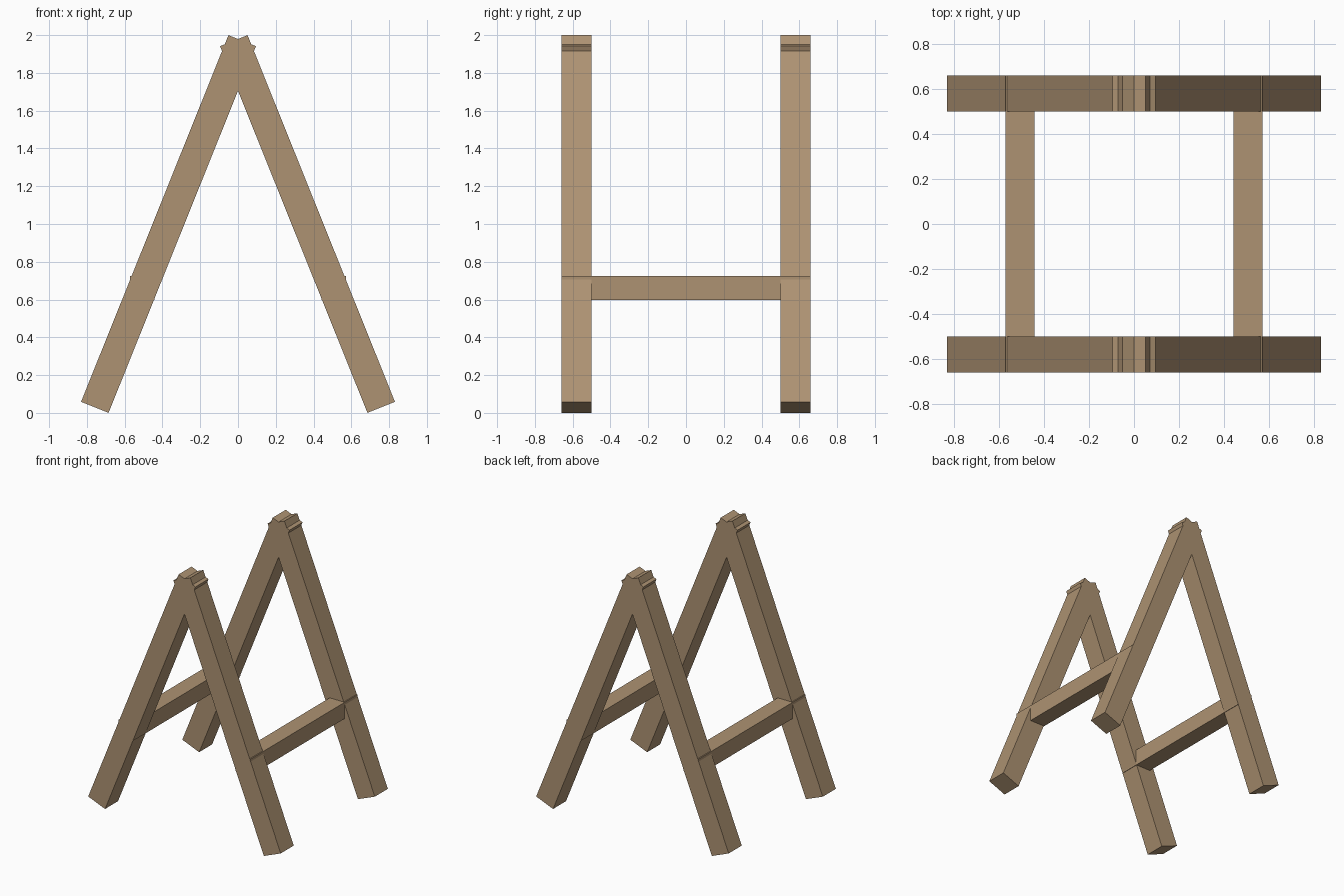
import bpy
from math import radians
from mathutils import Matrix

if "Cube" in bpy.data.objects:
    bpy.data.objects.remove(bpy.data.objects["Cube"])

LEAN = radians(21.9)   # leg tilt from vertical
W = 0.157              # square leg section

wood = bpy.data.materials.new("wood")
wood.diffuse_color = (0.42, 0.29, 0.17, 1)
wood.use_nodes = True
wood.node_tree.nodes["Principled BSDF"].inputs["Base Color"].default_value = wood.diffuse_color


def beam(name, loc, size, tilt=0.0):
    """Square timber, optionally tilted about the y axis."""
    bpy.ops.mesh.primitive_cube_add(size=1)
    ob = bpy.context.object
    ob.name = ob.data.name = name
    ob.data.transform(Matrix.Translation(loc) @ Matrix.Rotation(tilt, 4, 'Y')
                      @ Matrix.Diagonal((*size, 1)))
    ob.data.materials.append(wood)
    return ob


for side, s in (("left", -1), ("right", 1)):
    # Crossing legs of the front and back A-frames
    for end, e in (("front", -1), ("back", 1)):
        beam(f"{end}_{side}_leg", (s * 0.368, e * 0.58, 1.0),
             (W, 0.16, 2.092), -s * LEAN)
    # Low rail running through both frames
    beam(f"{side}_rail", (s * 0.506, 0, 0.662), (0.13, 1.318, 0.127))
